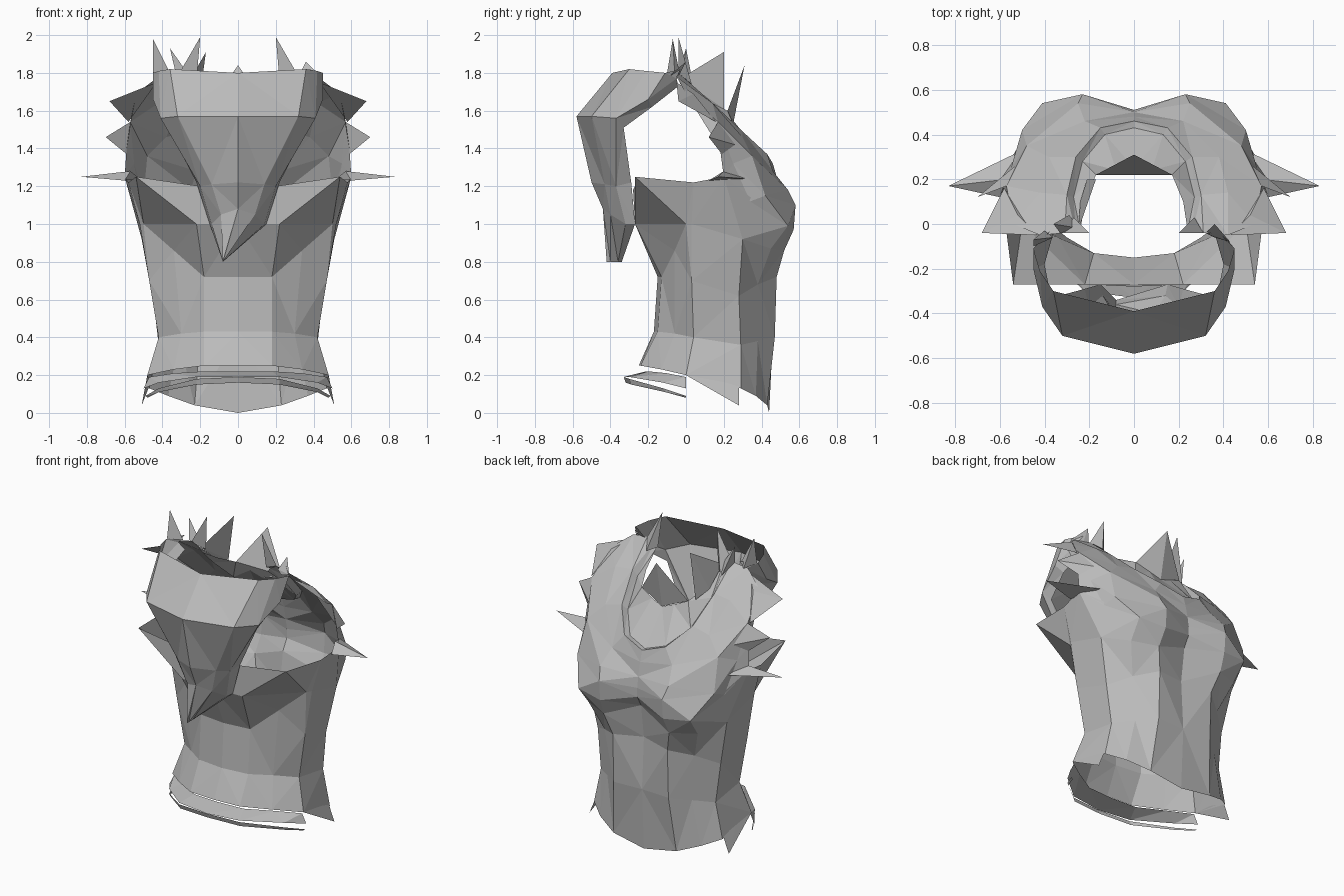
import bpy
import bmesh
from mathutils import Vector

cube = bpy.data.objects.get("Cube")
if cube:
    bpy.data.objects.remove(cube, do_unlink=True)

# One plain grey material
grey = bpy.data.materials.new("plain_grey")
grey.use_nodes = True
grey.diffuse_color = (.5, .5, .5, 1)
shader = next(node for node in grey.node_tree.nodes if node.type == 'BSDF_PRINCIPLED')
shader.inputs["Base Color"].default_value = grey.diffuse_color
shader.inputs["Roughness"].default_value = .8


def finish(bm, name):
    """Turn a bmesh into a flat shaded, grey object."""
    mesh = bpy.data.meshes.new(name)
    bm.to_mesh(mesh)
    bm.free()
    mesh.materials.append(grey)
    part = bpy.data.objects.new(name, mesh)
    bpy.context.scene.collection.objects.link(part)
    return part


def flipped(row):
    """The same points on the other side of the body."""
    return [(-x, y, z) for x, y, z in row]


def mirrored(row):
    """Complete a row that runs from the outer edge to the middle."""
    return row + flipped([point for point in reversed(row) if point[0] > 0])


def sheet(name, rows, closed=False):
    """Skin neighbouring rows with faces and point them outwards."""
    bm = bmesh.new()
    grid = [[bm.verts.new(point) for point in row] for row in rows]
    count = len(grid[0])
    for upper, lower in zip(grid, grid[1:]):
        for i in range(count if closed else count - 1):
            j = (i + 1) % count
            bm.faces.new((upper[i], upper[j], lower[j], lower[i]))
    bmesh.ops.remove_doubles(bm, verts=bm.verts[:], dist=.001)
    bmesh.ops.triangulate(bm, faces=bm.faces[:])
    bmesh.ops.recalc_face_normals(bm, faces=bm.faces[:])
    bm.normal_update()
    middle = Vector((0, 0, 1))
    outward = sum(face.normal.dot(face.calc_center_median() - middle) * face.calc_area()
                  for face in bm.faces)
    if outward < 0:
        bmesh.ops.reverse_faces(bm, faces=bm.faces[:])
    return finish(bm, name)


def thorn(name, *corners):
    """Torn cloth point: a tip followed by three base corners."""
    bm = bmesh.new()
    for corner in corners:
        bm.verts.new(corner)
    bmesh.ops.convex_hull(bm, input=bm.verts[:])
    bmesh.ops.recalc_face_normals(bm, faces=bm.faces[:])
    return finish(bm, name)


def thorn_pair(name, *corners):
    """The same thorn on both sides."""
    thorn("left_" + name, *corners)
    thorn("right_" + name, *flipped(corners))


def closed_ring(half):
    """Complete a front to back half ring into a loop."""
    return half + flipped([point for point in reversed(half) if point[0] > 0])


# Torso: rings from the chest rim down to the waist hem, front to back
chest_rim = [(0, -.28, 1.18), (.2, -.27, 1.2), (.54, -.27, 1.25), (.58, .04, 1.22),
             (.6, .2, 1.25), (.41, .54, .99), (.23, .57, .97), (0, .51, 1.03)]
chest = [(0, -.27, 1), (.22, -.27, 1), (.5, 0, 1), (.52, .03, 1),
         (.51, .3, .92), (.4, .45, .87), (.24, .52, .86), (0, .47, .96)]
ribs = [(0, -.15, .72), (.18, -.13, .72), (.34, -.06, .86), (.47, .03, .7),
        (.45, .28, .62), (.33, .38, .68), (.2, .48, .72), (0, .44, .74)]
waist = [(0, -.17, .43), (.18, -.15, .43), (.3, -.06, .42), (.42, .04, .4),
         (.42, .29, .36), (.31, .38, .38), (.2, .47, .4), (0, .46, .4)]
hem = [(0, -.25, .25), (.18, -.24, .25), (.34, -.13, .23), (.48, 0, .2),
       (.47, .29, .13), (.37, .37, .09), (.23, .43, .04), (0, .44, 0)]
sheet("torso", [closed_ring(ring) for ring in (chest_rim, chest, ribs, waist, hem)], True)

# Upper back and shoulders: rows from the collar down, armhole to spine
collar_inner = [(.26, -.04, 1.77), (.27, .12, 1.61), (.23, .28, 1.46), (.13, .4, 1.36), (0, .43, 1.32)]
collar_outer = [(.31, -.04, 1.8), (.3, .13, 1.65), (.26, .3, 1.49), (.15, .43, 1.37), (0, .46, 1.32)]
shoulder_top = [(.42, -.05, 1.78), (.42, .14, 1.64), (.38, .3, 1.46), (.22, .46, 1.28), (0, .48, 1.25)]
shoulder_side = [(.54, 0, 1.69), (.57, .17, 1.54), (.48, .35, 1.36), (.25, .54, 1.18), (0, .5, 1.16)]
blade = [(.59, .18, 1.4), (.55, .25, 1.32), (.5, .42, 1.15), (.23, .58, 1.1), (0, .51, 1.09)]
lower_blade = [(.6, .2, 1.25), (.52, .34, 1.12), (.41, .54, .99), (.23, .57, .97), (0, .51, 1.03)]
sheet("upper_back", [mirrored(row) for row in (collar_inner, collar_outer, shoulder_top,
                                               shoulder_side, blade, lower_blade)])

# Lining standing up inside the collar
lining = [(.24, -.03, 1.74), (.22, .1, 1.66), (.17, .22, 1.6), (.08, .24, 1.56), (0, .25, 1.53)]
sheet("collar_lining", [mirrored(collar_inner), mirrored(lining)])

# Broad scarf band wrapping the front, shoulder to middle
band_top = [(.37, -.03, 1.82), (.45, -.11, 1.8), (.42, -.21, 1.81), (.36, -.3, 1.82), (0, -.39, 1.8)]
band_low = [(.4, -.05, 1.77), (.45, -.2, 1.66), (.41, -.37, 1.56), (.32, -.5, 1.57), (0, -.58, 1.57)]
sheet("scarf_band", [mirrored(band_top), mirrored(band_low)])

# Turned-in lip under each side of the band
lip = [(.36, -.04, 1.73), (.4, -.18, 1.62), (.37, -.33, 1.51)]
sheet("left_scarf_lip", [band_low[:3], lip])
sheet("right_scarf_lip", [flipped(band_low[:3]), flipped(lip)])

# Scarf point hanging over the chest, ending in an off-centre tip
tail_top = [(.37, -.33, 1.51)] + band_low[2:]
tail_fold = [(.22, -.29, 1.22), (.2, -.37, 1.2), (.14, -.43, 1.21), (0, -.5, 1.22)]
tail_knee = [(.15, -.27, 1), (.14, -.32, 1), (.09, -.4, 1.05), (0, -.44, 1.08)]
tail_rows = [mirrored(row) for row in (tail_top, tail_fold, tail_knee)]
tip_row = [(-.08, y, .8) for y in (-.34, -.36, -.4, -.42, -.4, -.36, -.34)]
sheet("scarf_point", tail_rows + [tip_row])

# Two loose hem strips below the waist
strip_top = [(.47, 0, .19), (.34, -.1, .21), (.18, -.2, .22), (0, -.21, .22)]
strip_mid = [(.5, 0, .13), (.42, -.12, .16), (.22, -.3, .19), (0, -.33, .19)]
sheet("upper_hem_strip", [mirrored(strip_top), mirrored(strip_mid)])
sliver_top = [(.49, 0, .09), (.42, -.12, .13), (.22, -.3, .18), (0, -.33, .19)]
sliver_low = [(.48, 0, .08), (.42, -.11, .11), (.22, -.29, .15), (0, -.32, .16)]
sheet("lower_hem_strip", [mirrored(sliver_top), mirrored(sliver_low)])

# Torn cloth thorns on the sides
thorn_pair("shoulder_thorn", (.68, -.04, 1.65), (.43, -.05, 1.75), (.52, .04, 1.69), (.58, .16, 1.54))
thorn_pair("upper_arm_thorn", (.7, .12, 1.46), (.57, .17, 1.54), (.59, .19, 1.37), (.53, .26, 1.42))
thorn_pair("elbow_thorn", (.83, .17, 1.25), (.6, .12, 1.23), (.52, .32, 1.24), (.57, .2, 1.28))
thorn_pair("hem_flap", (.51, .28, .04), (.48, 0, .2), (.47, .28, .14), (.47, .15, .18))

# Torn cloth thorns around the collar
thorn_pair("collar_thorn", (.2, -.04, 1.99), (.22, -.02, 1.76), (.31, -.04, 1.8), (.27, .03, 1.74))
thorn("outer_collar_thorn", (-.45, -.07, 1.98), (-.45, -.1, 1.8), (-.36, -.06, 1.8), (-.4, -.03, 1.78))
thorn("small_collar_thorn", (-.36, 0, 1.93), (-.33, -.04, 1.8), (-.24, -.02, 1.76), (-.29, .04, 1.73))
thorn("low_collar_thorn", (.36, 0, 1.86), (.32, -.04, 1.78), (.43, -.08, 1.79), (.36, -.06, 1.76))
thorn("collar_fin", (-.17, .2, 1.91), (-.25, -.03, 1.77), (-.21, .2, 1.61), (-.24, .1, 1.65))
thorn("nape_thorn", (0, .31, 1.84), (-.17, .22, 1.6), (.17, .22, 1.6), (0, .25, 1.53))
